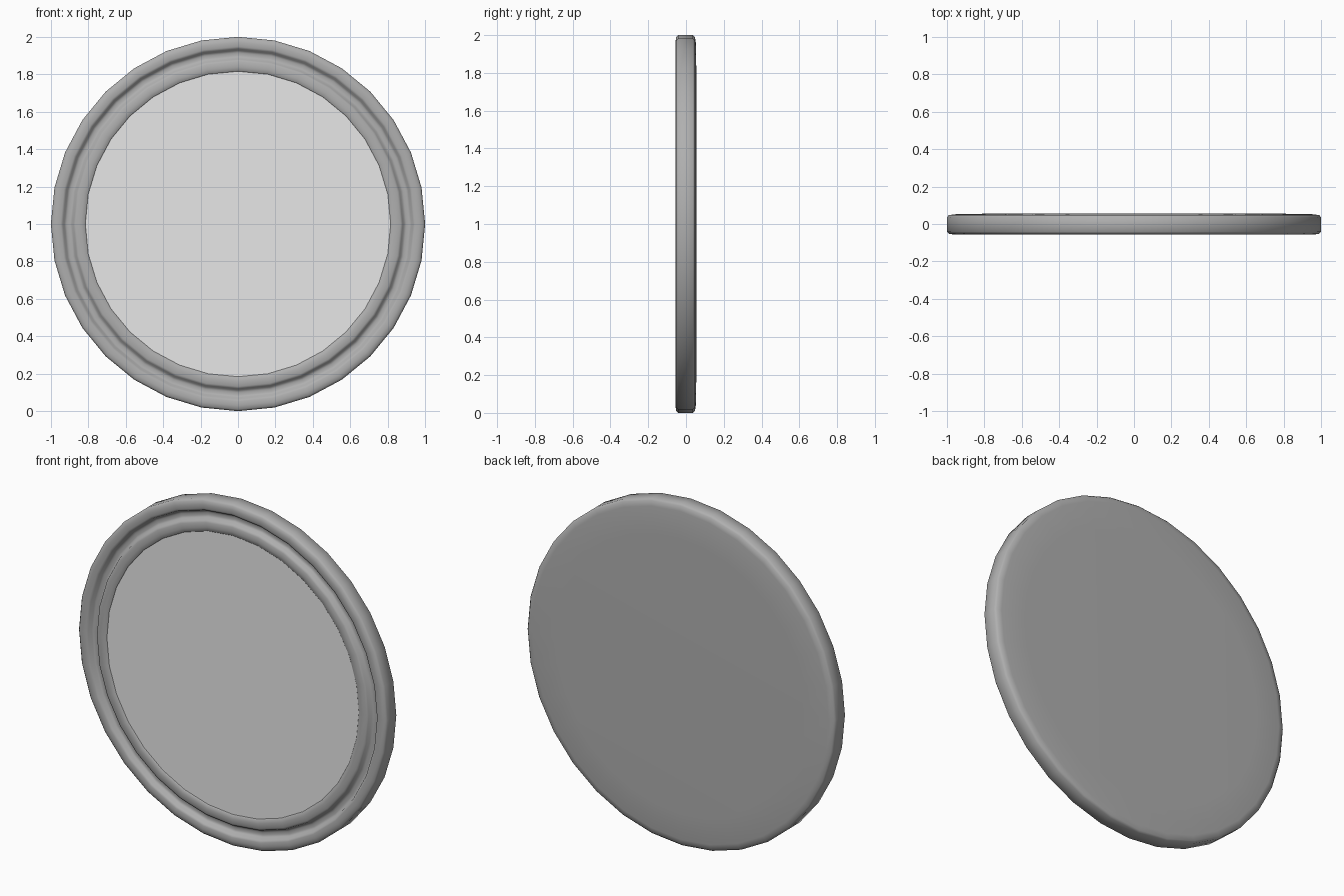
import bpy, bmesh, math
from mathutils import Matrix

old = bpy.data.objects.get("Cube")
if old:
    bpy.data.objects.remove(old, do_unlink=True)

SIDES = 32
CENTRE = (0, 0, 1)


def make_material(name, grey):
    mat = bpy.data.materials.new(name)
    mat.use_nodes = True
    colour = (grey, grey, grey, 1)
    mat.diffuse_color = colour
    mat.node_tree.nodes["Principled BSDF"].inputs["Base Color"].default_value = colour
    return mat


def lathe(name, profile, mat):
    """Turn a (radius, y) profile around the horizontal y axis."""
    bm = bmesh.new()
    verts = [bm.verts.new((0, y, r)) for r, y in profile]
    edges = [bm.edges.new(pair) for pair in zip(verts, verts[1:])]
    bmesh.ops.spin(bm, geom=verts + edges, cent=(0, 0, 0), axis=(0, 1, 0),
                   angle=math.tau, steps=SIDES, use_duplicate=False)
    bmesh.ops.remove_doubles(bm, verts=bm.verts, dist=0.0005)
    bmesh.ops.recalc_face_normals(bm, faces=bm.faces)
    bmesh.ops.transform(bm, matrix=Matrix.Translation(CENTRE), verts=bm.verts)
    mesh = bpy.data.meshes.new(name)
    bm.to_mesh(mesh)
    bm.free()
    mesh.materials.append(mat)
    obj = bpy.data.objects.new(name, mesh)
    bpy.context.collection.objects.link(obj)
    bpy.ops.object.select_all(action="DESELECT")
    obj.select_set(True)
    bpy.context.view_layer.objects.active = obj
    bpy.ops.object.shade_smooth_by_angle(angle=math.radians(50))
    return obj


frame_grey = make_material("frame grey", 0.43)
pane_grey = make_material("pale pane", 0.8)

# Frame: closed back, rounded rim, groove, inner ring and pane seat
lathe("frame", [
    (0, 0.055), (0.8, 0.055), (0.96, 0.052), (0.99, 0.047), (1, 0.036),
    (1, -0.042), (0.99, -0.052), (0.97, -0.055), (0.948, -0.055), (0.936, -0.05),
    (0.927, -0.028), (0.915, -0.024), (0.9, -0.024), (0.888, -0.028),
    (0.88, -0.048), (0.868, -0.054), (0.84, -0.054), (0.82, -0.051),
    (0.815, -0.046), (0.815, -0.02), (0, -0.02),
], frame_grey)

# Pane: thin round plate set into the frame
lathe("pane", [(0, -0.047), (0.817, -0.047), (0.817, -0.015), (0, -0.015)], pane_grey)
